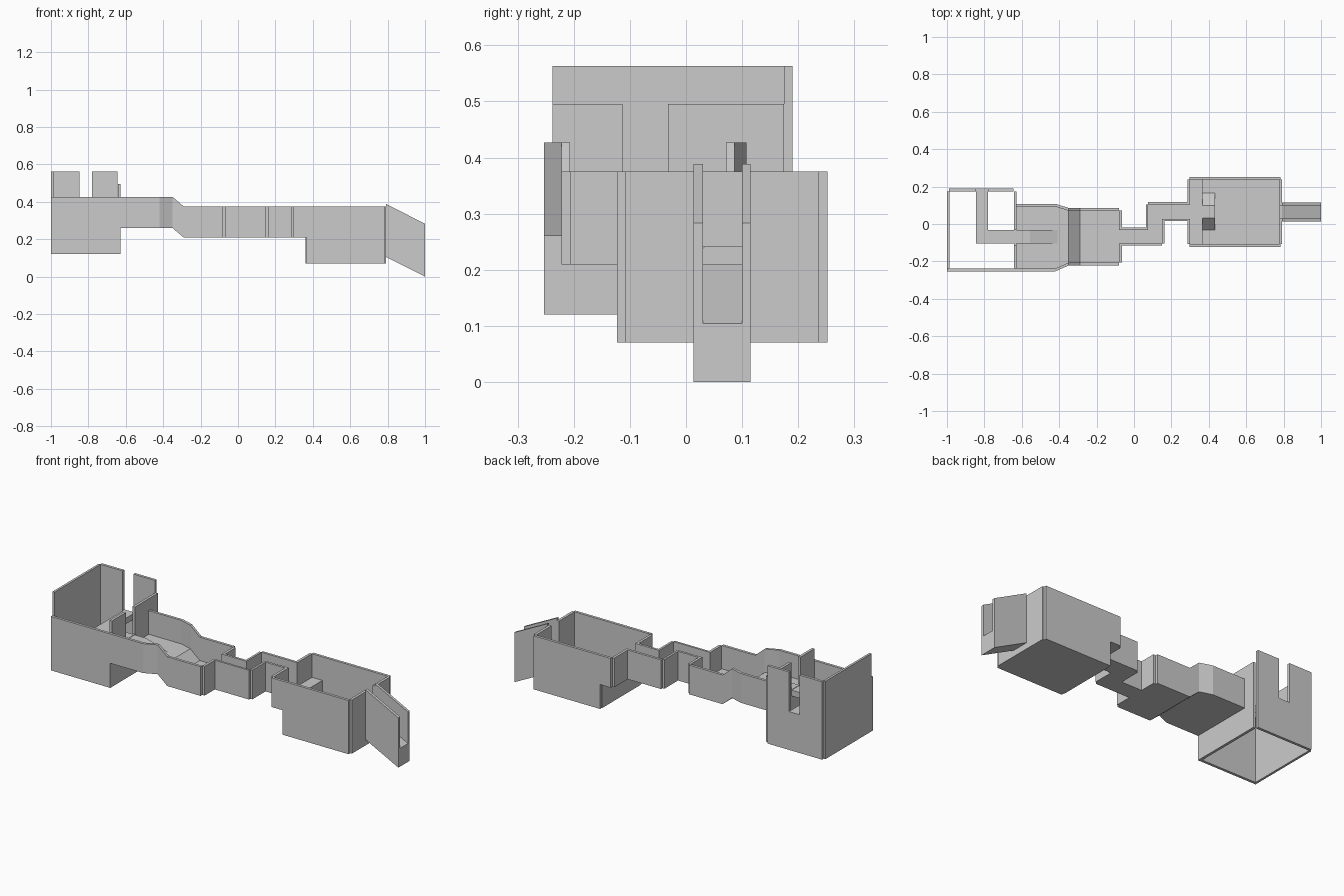
import bpy, bmesh

if "Cube" in bpy.data.objects:
    bpy.data.objects.remove(bpy.data.objects["Cube"])


def loft(name, sections, axis="x"):
    """Solid through rectangular sections (pos, side0, side1, z0, z1) along x or y."""
    bm = bmesh.new()
    rings = []
    for p, a, b, z0, z1 in sections:
        ring = [(a, z0), (b, z0), (b, z1), (a, z1)]
        rings.append([bm.verts.new((p, s, z) if axis == "x" else (s, p, z)) for s, z in ring])
    for r, q in zip(rings, rings[1:]):
        for i in range(4):
            j = (i + 1) % 4
            bm.faces.new((r[i], r[j], q[j], q[i]))
    bm.faces.new(rings[0])
    bm.faces.new(rings[-1])
    bmesh.ops.recalc_face_normals(bm, faces=bm.faces)
    me = bpy.data.meshes.new(name)
    bm.to_mesh(me)
    bm.free()
    ob = bpy.data.objects.new(name, me)
    bpy.context.collection.objects.link(ob)
    return ob


def box(name, x0, x1, y0, y1, z0, z1):
    return loft(name, [(x0, y0, y1, z0, z1), (x1, y0, y1, z0, z1)])


# Tall open-bottomed room
box("tower_west_wall", -1, -.987, -.238, .175, .12, .563)
box("tower_front_wall", -1, -.627, -.253, -.238, .12, .427)
for n, x0, x1, top in (("left", -.99, -.848, .563), ("sill", -.848, -.78, .338), ("right", -.78, -.645, .563)):
    box("tower_back_wall_" + n, x0, x1, .175, .19, .12, top)
for n, y0, y1, top in (("front", -.238, -.113, .495), ("sill", -.113, -.032, .34), ("back", -.032, .175, .495)):
    box("tower_east_wall_" + n, -.642, -.627, y0, y1, .12, top)

# L-shaped walkway through the room and the ramp into the hall
box("walkway_long", -.845, -.78, -.105, .175, .305, .338)
box("walkway_short", -.78, -.642, -.105, -.032, .305, .338)
loft("hall_ramp", [(-.627, -.105, -.032, .28, .338), (-.556, -.105, -.032, .28, .338),
                   (-.41, -.105, -.032, .28, .293)])

# Hall: side walls and floor share the same narrowing and dropping outline
hall = [(-.627, -.253, .108, .26, .427), (-.42, -.253, .108, .26, .427),
        (-.35, -.222, .086, .26, .427), (-.29, -.222, .086, .209, .375),
        (-.08, -.222, .086, .209, .375)]
T = .015
loft("hall_front_wall", [(x, y0, y0 + T, z0, z1) for x, y0, y1, z0, z1 in hall])
loft("hall_back_wall", [(x, y1 - T, y1, z0, z1) for x, y0, y1, z0, z1 in hall])
loft("hall_floor", [(x, y0 + T, y1 - T, z0, z0 + .033) for x, y0, y1, z0, z1 in hall])

# Crooked corridor
Z0, ZF, Z1 = .209, .241, .375
corridor_walls = [
    (-.08, -.065, -.207, -.103), (-.08, -.065, -.032, .072),
    (-.065, .15, -.115, -.103), (-.065, .075, -.032, -.019),
    (.063, .075, -.019, .103), (.15, .163, -.103, .028),
    (.075, .29, .103, .117), (.163, .29, .015, .028),
]
for i, (x0, x1, y0, y1) in enumerate(corridor_walls):
    box(f"corridor_wall_{i}", x0, x1, y0, y1, Z0, Z1)
box("corridor_floor_west", -.08, .15, -.103, -.032, Z0, ZF)
box("corridor_floor_turn", .075, .15, -.032, .103, Z0, ZF)
box("corridor_floor_east", .15, .30, .028, .103, Z0, ZF)

# Big room with raised landing
for n, y0, y1 in (("front", -.123, -.108), ("back", .237, .252)):
    box(f"room_{n}_wall", .365, .782, y0, y1, .07, Z1)
    box(f"landing_{n}_wall", .298, .365, y0, y1, Z0, Z1)
for n, y0, y1 in (("front", -.108, .028), ("back", .103, .237)):
    box(f"room_west_wall_{n}", .285, .30, y0, y1, Z0, Z1)
for n, y0, y1, top in (("front", -.108, .03, Z1), ("sill", .03, .1, .207), ("back", .1, .237, Z1)):
    box(f"room_east_wall_{n}", .777, .792, y0, y1, .07, top)
FLOOR = .175
box("landing_floor", .30, .365, -.108, .237, Z0, ZF)
box("room_floor", .365, .777, -.108, .237, .07, FLOOR)
box("landing_riser", .362, .365, -.108, .237, .07, ZF)
loft("landing_step", [(-.033, .365, .432, .16, FLOOR), (.033, .365, .432, .16, ZF),
                      (.1, .365, .432, .16, ZF), (.167, .365, .432, .16, FLOOR)], "y")

# Sloped exit chute
for n, y0, y1, h in (("front_wall", .013, .03, .283), ("floor", .03, .1, .104), ("back_wall", .1, .115, .283)):
    loft("exit_" + n, [(.792, y0, y1, .105, .105 + h), (1, y0, y1, 0, h)])
